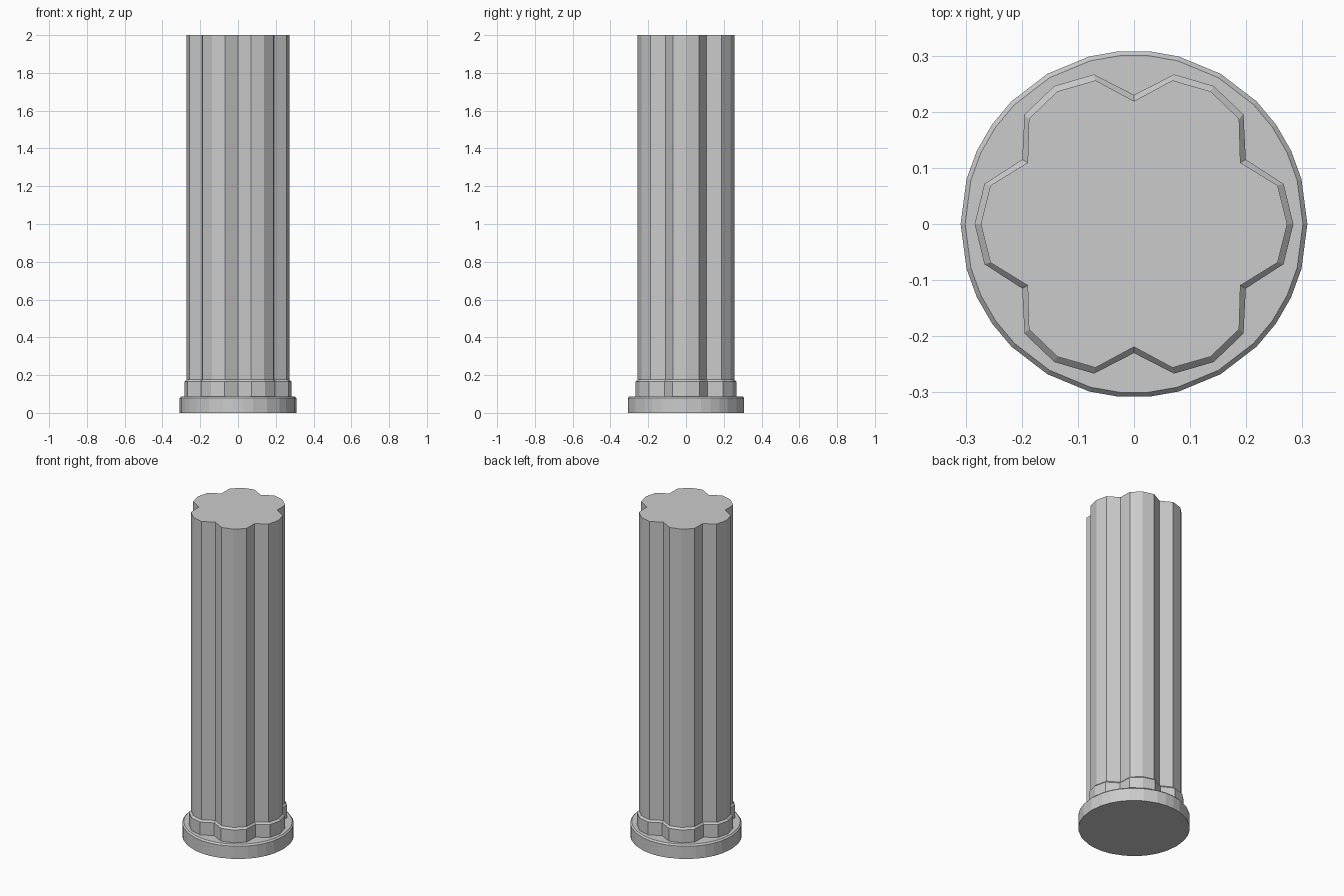
import bpy, bmesh
from math import cos, sin, radians

if "Cube" in bpy.data.objects:
    bpy.data.objects.remove(bpy.data.objects["Cube"])


def round_ring(r):
    """Circle whose corners line up with the six flutes (30 sides)."""
    return [(r * cos(radians(60 * k + a)), r * sin(radians(60 * k + a)))
            for k in range(6) for a in (-15, 0, 15, 25, 35)]


def lobed_ring(offset):
    """Six rounded lobes separated by sharp valleys."""
    lobe = ((-15, 0.265), (0, 0.273), (15, 0.265), (30, 0.219))
    return [((r + offset) * cos(radians(60 * k + a)),
             (r + offset) * sin(radians(60 * k + a)))
            for k in range(6) for a, r in lobe]


def stack(name, levels, cap_bottom, cap_top):
    """Skin matching outlines, given as (outline, z), from bottom to top."""
    bm = bmesh.new()
    rings = [[bm.verts.new((x, y, z)) for x, y in pts] for pts, z in levels]
    n = len(rings[0])
    for low, high in zip(rings, rings[1:]):
        for i in range(n):
            j = (i + 1) % n
            bm.faces.new((low[i], low[j], high[j], high[i]))
    if cap_bottom:
        bm.faces.new(rings[0][::-1])
    if cap_top:
        bm.faces.new(rings[-1])
    mesh = bpy.data.meshes.new(name)
    bm.to_mesh(mesh)
    bm.free()
    obj = bpy.data.objects.new(name, mesh)
    bpy.context.collection.objects.link(obj)
    return obj


# Round base with a small chamfer on its upper rim
stack("round_base", [(round_ring(0.309), 0), (round_ring(0.309), 0.078),
                     (round_ring(0.301), 0.087)], True, True)

# Lobed collar, chamfered in to meet the shaft
stack("collar", [(lobed_ring(0.011), 0.087), (lobed_ring(0.011), 0.165),
                 (lobed_ring(0), 0.176)], False, False)

# Fluted shaft
stack("fluted_shaft", [(lobed_ring(0), 0.176), (lobed_ring(0), 2.0)], False, True)
